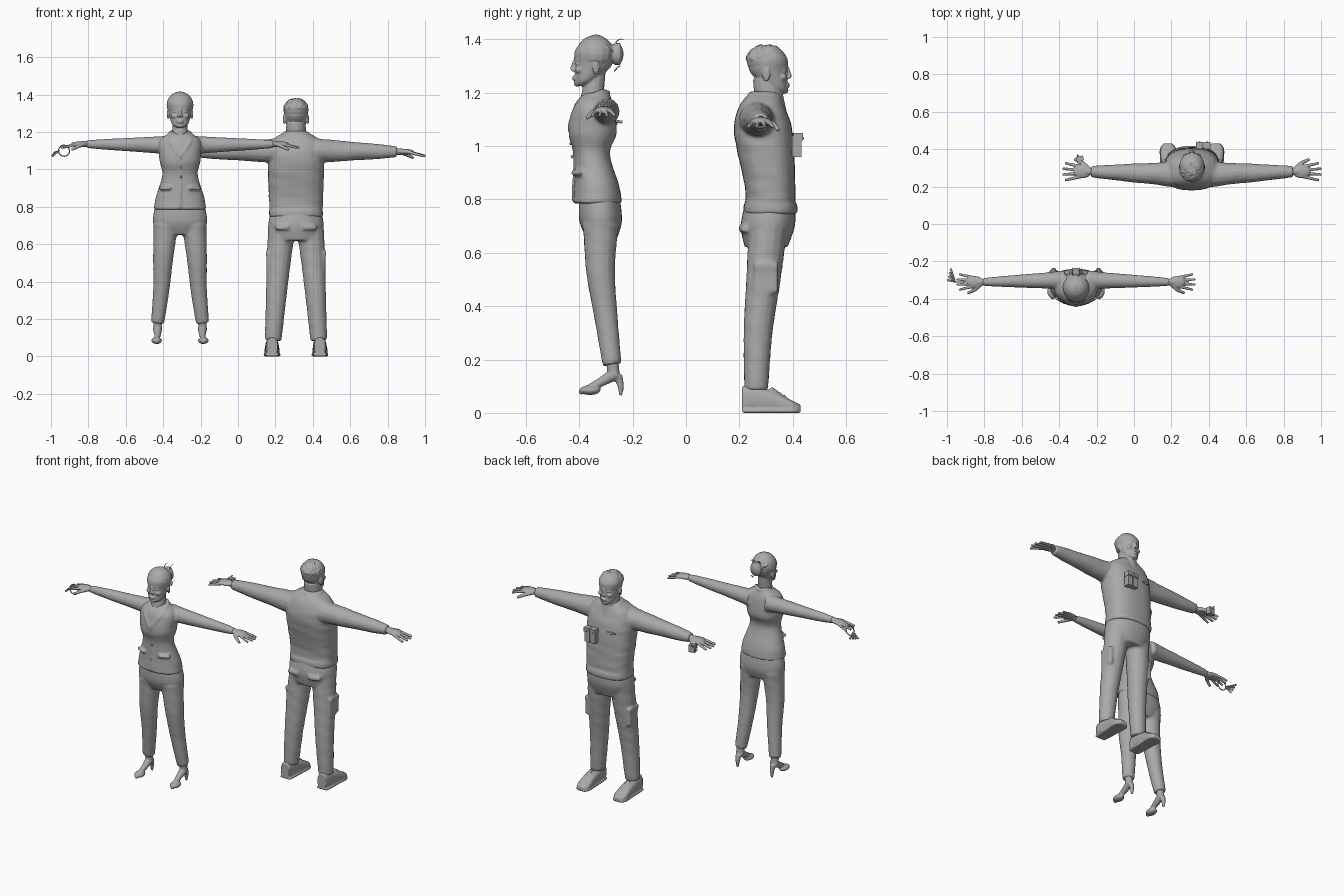
import bpy, bmesh, math, random
from mathutils import Matrix, Vector

if "Cube" in bpy.data.objects:
    bpy.data.objects.remove(bpy.data.objects["Cube"])
random.seed(4)

shade = (.4, .4, .4, 1)
grey = bpy.data.materials.new("plain_grey")
grey.use_nodes = True
grey.diffuse_color = shade
grey.node_tree.nodes["Principled BSDF"].inputs["Base Color"].default_value = shade


def smooth_rows(rows, steps=8):
    """Fill in smoothly curving rows between the given ones."""
    out, last = [], len(rows) - 1
    for i in range(last):
        before, start, end, after = (rows[max(0, min(last, i + step))] for step in (-1, 0, 1, 2))
        for k in range(steps):
            t = k / steps
            out.append([start_v + t / 2 * (end_v - before_v + t * (
                2 * before_v - 5 * start_v + 4 * end_v - after_v + t * (
                    3 * start_v - 3 * end_v + after_v - before_v)))
                for before_v, start_v, end_v, after_v in zip(before, start, end, after)])
    return out + [list(rows[-1])]


def skin_rings(bm, rings):
    loops = [[bm.verts.new(point) for point in ring] for ring in rings]
    for lower, upper in zip(loops, loops[1:]):
        for i in range(len(lower)):
            bm.faces.new((lower[i - 1], lower[i], upper[i], upper[i - 1]))
    bm.faces.new(loops[0])
    bm.faces.new(loops[-1])


def loft(bm, rows, middle=0, upright=True, power=2.2, wrinkle=0, sides=28):
    """Rows are (position, half width, low, high), stacked upwards or from front to back."""
    rings = []
    for along, half, low, high in smooth_rows(rows):
        ring = []
        for i in range(sides):
            angle = math.tau * i / sides
            c, s = math.cos(angle), math.sin(angle)
            fold = 1 + wrinkle * (math.sin(along * 75 + 3 * angle) + math.sin(along * 120 - 2 * angle))
            x = middle + half * fold * math.copysign(abs(c) ** (2 / power), c)
            other = (low + high) / 2 + (high - low) / 2 * fold * math.copysign(abs(s) ** (2 / power), s)
            ring.append((x, other, along) if upright else (x, along, other))
        rings.append(ring)
    skin_rings(bm, rings)


def tube(bm, points, start, end, side=1, ease=1, wrinkle=0, sides=14):
    """Round limb along a smooth path, tapering from the start radius to the end radius."""
    path = [Vector((x * side, y, z)) for x, y, z in smooth_rows(points)]
    last, rings, heading = len(path) - 1, [], None
    for i, centre in enumerate(path):
        way = path[min(i + 1, last)] - path[max(i - 1, 0)]
        turn = heading.rotation_difference(way) @ turn if heading else way.to_track_quat("Z", "Y")
        heading = way
        radius = start + (end - start) * (i / last) ** ease
        ring = []
        for k in range(sides):
            angle = math.tau * k / sides
            fold = radius * (1 + wrinkle * math.sin(i * 2 + 2 * angle))
            ring.append(centre + turn @ Vector((fold * math.cos(angle), fold * math.sin(angle), 0)))
        rings.append(ring)
    skin_rings(bm, rings)


def placed(centre, size, turn):
    return Matrix.Translation(centre) @ Matrix.Rotation(turn, 4, "Z") @ Matrix.Diagonal((*size, 1))


def ball(bm, centre, size, turn=0):
    bmesh.ops.create_uvsphere(bm, u_segments=16, v_segments=10, radius=1, matrix=placed(centre, size, turn))


def box(bm, centre, size, turn=0):
    bmesh.ops.create_cube(bm, size=2, matrix=placed(centre, size, turn))


def finish(bm, name, place, voxel=None, passes=2):
    """Turn the parts into an object, fused into one soft skin if a voxel size is given."""
    bmesh.ops.recalc_face_normals(bm, faces=bm.faces)
    mesh = bpy.data.meshes.new(name)
    bm.to_mesh(mesh)
    bm.free()
    mesh.materials.append(grey)
    part = bpy.data.objects.new(name, mesh)
    bpy.context.collection.objects.link(part)
    part.matrix_world = place
    bpy.ops.object.select_all(action="DESELECT")
    part.select_set(True)
    bpy.context.view_layer.objects.active = part
    bpy.ops.object.shade_smooth_by_angle(angle=math.radians(40))
    if voxel:
        fuse = part.modifiers.new("fuse", "REMESH")
        fuse.mode, fuse.voxel_size, fuse.use_smooth_shade = "VOXEL", voxel, True
        soften = part.modifiers.new("soften", "SMOOTH")
        soften.factor, soften.iterations = .5, passes


def hands(owner, place, wrist, scale):
    for side, word in ((1, "left"), (-1, "right")):
        bm = bmesh.new()

        def at(x, y, z):
            return [base + scale * offset for base, offset in zip(wrist, (x, y, z))]

        tube(bm, [at(-.04, 0, 0), at(.03, 0, 0)], .018 * scale, .016 * scale, side)
        palm = Vector(at(.04, 0, 0))
        palm.x *= side
        ball(bm, palm, Vector((.045, .032, .014)) * scale)
        for finger in range(4):
            spread = finger - 1.5
            tip = at(.14 - .006 * spread ** 2, .028 * spread, -.02)
            tube(bm, [at(.05, .016 * spread, 0), tip], .009 * scale, .006 * scale, side)
        tube(bm, [at(.01, -.01, 0), at(.04, -.04, -.01), at(.08, -.06, -.03)], .013 * scale, .007 * scale, side)
        finish(bm, f"{owner}_{word}_hand", place, .004, 1)


def head(owner, place, y, z, neck):
    """Skull, neck and face measured from the nose tip."""
    bm = bmesh.new()
    loft(bm, [(z + up, half, y + front, y + back) for up, half, front, back in (
        (-.06, .02, .02, .06), (-.04, .045, .02, .1), (.02, .06, .02, .16),
        (.07, .066, .02, .16), (.11, .045, .05, .13), (.12, .02, .07, .11))], power=2)
    tube(bm, [(0, y + .08, z - .14), (0, y + .1, z)], neck + .01, neck)
    # nose, lips and chin
    tube(bm, [(0, y + .02, z + .04), (0, y + .01, z)], .005, .009)
    for drop in (.026, .034):
        ball(bm, (0, y + .02, z - drop), (.018, .01, .005))
    ball(bm, (0, y + .03, z - .05), (.02, .014, .012))
    for s in (1, -1):
        # nostrils, brows, eyes, cheeks and ears
        ball(bm, (s * .009, y + .014, z), (.006, .009, .006))
        for out, up, tall in ((.026, .037, .005), (.027, .024, .006), (.034, 0, .012)):
            ball(bm, (s * out, y + .033, z + up), (.016, .01, tall), s * .5)
        ball(bm, (s * .063, y + .1, z + .01), (.006, .015, .027), s * .3)
    finish(bm, owner + "_head", place, .004)


# ---------- woman in a jacket, trousers and heels ----------
woman = Matrix.Translation((-.31, -.3, 0))
bm = bmesh.new()
loft(bm, [(1.2, .05, -.08, .01), (1.15, .11, -.12, .03), (1.05, .11, -.14, .04),
          (.97, .095, -.12, .015), (.85, .13, -.12, .05), (.785, .14, -.125, .06)], wrinkle=.003)
for s in (1, -1):
    tube(bm, [(.06, 0, 1.13), (.5, -.01, 1.135)], .052, .02, s, wrinkle=.01)
    # lapel and pocket flap
    tube(bm, [(0, .01, 1.2), (.05, -.03, 1.2), (.055, -.11, 1.15), (0, -.14, 1.07)], .01, .006, s)
    box(bm, (s * .08, -.11, .9), (.034, .008, .009), s * .5)
tube(bm, [(0, -.14, 1.07), (0, -.12, .97), (0, -.125, .8)], .005, .005)
finish(bm, "woman_jacket", woman, .007)

bm = bmesh.new()
for button in range(3):
    ball(bm, (.006, -.137 + .005 * button, 1.06 - .05 * button), (.006, .005, .006))
finish(bm, "woman_jacket_buttons", woman)

bm = bmesh.new()
loft(bm, [(.82, .13, -.1, .05), (.72, .145, -.1, .06), (.65, .11, -.07, .04)])
for s in (1, -1):
    tube(bm, [(.075, -.02, .7), (.09, -.02, .53), (.1, 0, .36), (.12, .023, .18)], .07, .035, s,
         ease=.75, wrinkle=.01)
finish(bm, "woman_trousers", woman, .008)

for s, word in ((1, "left"), (-1, "right")):
    bm = bmesh.new()
    tube(bm, [(.12, .04, .15), (.12, -.02, .115), (.125, -.1, .075)], .026, .009, s)
    ball(bm, (s * .125, -.06, .085), (.029, .04, .018))
    tube(bm, [(.12, .02, .22), (.12, .03, .14)], .025, .022, s)
    # heel
    tube(bm, [(.12, .045, .14), (.12, .055, .1), (.12, .055, .065)], .018, .006, s)
    finish(bm, f"woman_{word}_shoe", woman, .005)

hands("woman", woman, (.5, -.01, 1.135), 1)
head("woman", woman, -.137, 1.285, .036)

# swept-back hair with strands and a bun
bm = bmesh.new()
ball(bm, (0, -.04, 1.345), (.072, .071, .071))
for i in range(-3, 4):
    x = i * .016
    drop = abs(x) * .5
    tube(bm, [(x, drop - .1, 1.38 - drop), (x, -.04, 1.415 - drop), (x, .01, 1.39 - drop),
              (x / 3, .035, 1.35)], .004, .004)
ball(bm, (0, .04, 1.345), (.036, .026, .042))
for radius in (.012, .022, .031):
    tube(bm, [(radius * math.cos(i), .065 - radius / 2, 1.345 + radius * 1.25 * math.sin(i))
              for i in range(8)], .005, .005)
for x, z in ((.02, 1.4), (-.02, 1.4), (.03, 1.3)):
    tube(bm, [(x, .03, z - .02), (x, .05, z), (x, .07, z)], .004, .002)
finish(bm, "woman_hair", woman, .004, 1)

bm = bmesh.new()
tube(bm, [(.03 * math.cos(i) - .62, -.01, 1.1 + .03 * math.sin(i)) for i in range(8)], .003, .003)
for i in range(4):
    tube(bm, [(-.645, -.01, 1.1), (-.67 - .005 * i, .06 - .02 * i, 1.09 - .007 * i)], .003, .006)
finish(bm, "woman_key_ring", woman)

# ---------- man in a sweater, cargo trousers and laced shoes ----------
man = Matrix.Translation((.31, .3, 0)) @ Matrix.Rotation(math.pi, 4, "Z")
bm = bmesh.new()
loft(bm, [(1.2, .06, -.05, .06), (1.15, .13, -.07, .1), (1.05, .15, -.1, .12),
          (.85, .145, -.11, .08), (.76, .14, -.11, .08)], power=2.5, wrinkle=.006)
# hem and collar bands
loft(bm, [(z, .144, -.118, .085) for z in (.745, .78)], power=2.5)
loft(bm, [(z, .065, -.053, .065) for z in (1.185, 1.205)], power=2)
for s in (1, -1):
    tube(bm, [(.1, .034, 1.1), (.54, .02, 1.094)], .07, .029, s, wrinkle=.025)
finish(bm, "man_sweater", man, .008)

bm = bmesh.new()
loft(bm, [(.78, .135, -.11, .08), (.7, .147, -.108, .095), (.62, .12, -.08, .08)])
for s in (1, -1):
    tube(bm, [(.075, -.008, .7), (.093, .01, .5), (.107, .03, .3), (.122, .037, .085)], .075, .044, s,
         wrinkle=.015)
    # thigh pocket, its flap and the rear pocket flap
    box(bm, (s * .147, 0, .5), (.01, .043, .05))
    box(bm, (s * .15, 0, .55), (.01, .046, .012))
    box(bm, (s * .075, .09, .69), (.036, .007, .012), s * -.2)
finish(bm, "man_trousers", man, .008)

shoe = [(-.13, .02, 0, .03), (-.1, .04, 0, .045), (-.03, .038, 0, .08), (.05, .035, 0, .1), (.09, .03, 0, .1)]
for s, word in ((1, "left"), (-1, "right")):
    bm = bmesh.new()
    loft(bm, shoe, s * .128, upright=False, power=2.6)
    loft(bm, [(y, half + .004, low, .015) for y, half, low, high in shoe], s * .128, upright=False, power=6)
    for lace in range(4):
        y, z = .016 * lace - .07, .01 * lace + .06
        tube(bm, [(.11, y, z - .006), (.128, y, z + .004), (.146, y, z - .006)], .004, .004, s)
    finish(bm, f"man_{word}_shoe", man, .005, 1)

hands("man", man, (.54, .02, 1.094), 1.1)
head("man", man, -.1, 1.258, .05)

# short tousled hair
bm = bmesh.new()
ball(bm, (0, 0, 1.32), (.066, .073, .058))
for i in range(150):
    angle, lift = random.uniform(0, math.tau), random.uniform(.1, 1)
    reach = math.sqrt(1 - lift * lift * .95)
    clump = (.06 * reach * math.sin(angle), .068 * reach * math.cos(angle), 1.32 + .053 * lift)
    ball(bm, clump, [random.uniform(.006, .011) for axis in "xyz"], angle)
finish(bm, "man_hair", man, .004, 1)

# chest pouches, badge and hand-held gadget
bm = bmesh.new()
for x in (-.04, -.08):
    box(bm, (x, -.115, 1), (.017, .018, .04))
    box(bm, (x, -.12, 1.035), (.019, .018, .014))
    ball(bm, (x, -.138, 1.03), (.005, .004, .005))
finish(bm, "man_chest_pouches", man)

bm = bmesh.new()
for s in (1, -1):
    box(bm, (.065 + s * .014, -.098, 1.04), (.013, .004, .004), .1)
ball(bm, (.065, -.1, 1.04), (.008, .004, .01))
finish(bm, "man_chest_badge", man)

bm = bmesh.new()
box(bm, (.6, -.05, 1.07), (.02, .013, .022), .2)
box(bm, (.6, -.03, 1.075), (.012, .02, .012), .2)
tube(bm, [(.61, -.055, 1.08), (.61, -.07, 1.1)], .004, .004)
finish(bm, "man_gadget", man)
